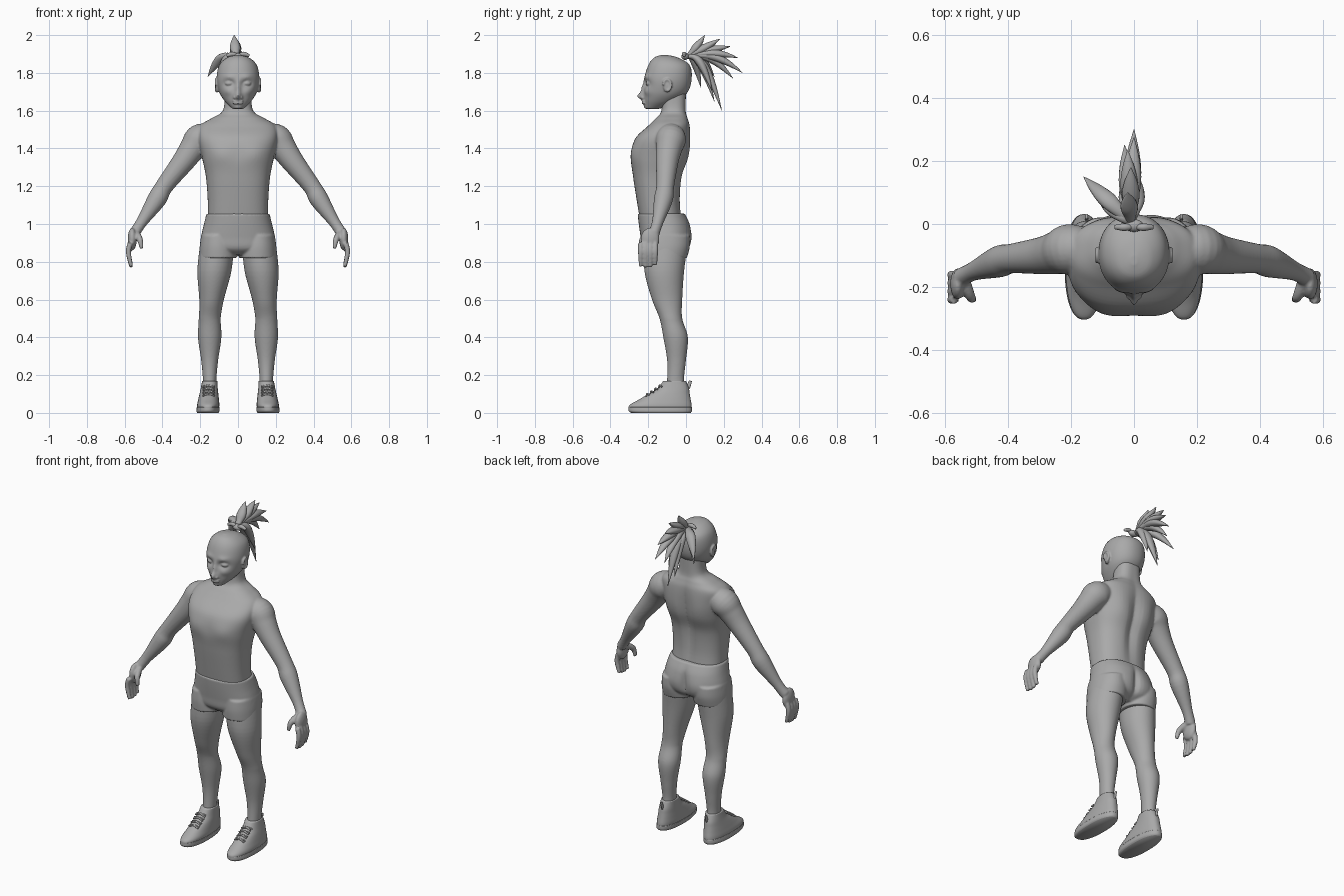
import bpy, bmesh, math
from mathutils import Vector, Matrix

if "Cube" in bpy.data.objects:
    bpy.data.objects.remove(bpy.data.objects["Cube"])

SIDES = {"left": 1, "right": -1}
FRONT, BACK = -1, 1
GREY = (0.4, 0.4, 0.4, 1)
clay = bpy.data.materials.new("clay grey")
clay.use_nodes = True
clay.diffuse_color = GREY
clay.node_tree.nodes["Principled BSDF"].inputs["Base Color"].default_value = GREY


def smooth_rows(rows, steps):
    """Catmull-Rom interpolation through rows of numbers."""
    result = []
    last = len(rows) - 1
    for i in range(last):
        before, start, end, after = rows[max(i - 1, 0)], rows[i], rows[i + 1], rows[min(i + 2, last)]
        for step in range(steps):
            t = step / steps
            row = []
            for p, q, r, s in zip(before, start, end, after):
                leave, arrive = (r - p) / 2, (s - q) / 2
                bend = 3 * (r - q) - 2 * leave - arrive
                twist = 2 * (q - r) + leave + arrive
                row.append(q + t * (leave + t * (bend + t * twist)))
            result.append(row)
    return result + [list(rows[last])]


def skin(bm, rings):
    """Bridge rings of points and cap both ends."""
    loops = [[bm.verts.new(point) for point in ring] for ring in rings]
    faces = [bm.faces.new(loops[0]), bm.faces.new(loops[-1])]
    for low, high in zip(loops, loops[1:]):
        for i in range(len(low)):
            faces.append(bm.faces.new((low[i - 1], low[i], high[i], high[i - 1])))
    bmesh.ops.recalc_face_normals(bm, faces=faces)


def stack(bm, rows, axis=lambda z: 0, power=2.3, bumps=(), count=64, steps=6):
    """Rounded slices (height, half width, front, back) with soft mirrored bumps
    (side offset, direction, height, bump width, bump height, depth)."""
    rings = []
    for z, width, front, back in smooth_rows(rows, steps):
        ring = []
        for i in range(count):
            angle = math.tau * i / count
            across, along = (math.copysign(abs(v) ** (2 / power), v)
                             for v in (math.cos(angle), math.sin(angle)))
            x = width * across
            y = (front + back) / 2 + (back - front) / 2 * along
            for offset, way, height, wide, tall, depth in bumps:
                spread = ((abs(x) - offset) / wide) ** 2 + ((z - height) / tall) ** 2
                y += way * depth * max(0, way * along) * math.exp(-spread)
            ring.append((axis(z) + x, y, z))
        rings.append(ring)
    skin(bm, rings)


def tube(bm, rows, side=1, ref="Y", flat=1, count=16, steps=5):
    """Limb along a path of (x, y, z, radius), mirrored by side."""
    reference = Vector([letter == ref for letter in "XYZ"])
    path = smooth_rows(rows, steps)
    rings = []
    for i, (x, y, z, radius) in enumerate(path):
        ahead = Vector(path[min(i + 1, len(path) - 1)][:3])
        heading = ahead - Vector(path[max(i - 1, 0)][:3])
        u = heading.cross(reference).normalized()
        v = heading.cross(u).normalized()
        ring = []
        for k in range(count):
            angle = math.tau * k / count
            point = Vector((x, y, z)) + radius * (u * flat * math.cos(angle) + v * math.sin(angle))
            ring.append((side * point.x, point.y, point.z))
        rings.append(ring)
    skin(bm, rings)


def ball(bm, centre, size):
    matrix = Matrix.Translation(centre) @ Matrix.Diagonal((*size, 1))
    bmesh.ops.create_uvsphere(bm, u_segments=24, v_segments=16, radius=1, matrix=matrix)


def finish(bm, name, voxel=None, softness=3):
    """Turn the mesh into an object, fusing overlapping volumes on request."""
    for face in bm.faces:
        face.smooth = True
    mesh = bpy.data.meshes.new(name)
    bm.to_mesh(mesh)
    bm.free()
    mesh.materials.append(clay)
    part = bpy.data.objects.new(name, mesh)
    bpy.context.collection.objects.link(part)
    if voxel:
        fuse = part.modifiers.new("fuse", "REMESH")
        fuse.mode = "VOXEL"
        fuse.voxel_size = voxel
        fuse.use_smooth_shade = True
        soften = part.modifiers.new("soften", "SMOOTH")
        soften.iterations = softness


# Torso and neck, with spine groove, shoulder blades and chest
body = bmesh.new()
stack(body, [(1, .16, -.24, -.02), (1.12, .16, -.26, -.03), (1.25, .17, -.28, -.02),
             (1.35, .19, -.29, .01), (1.45, .21, -.27, .02), (1.52, .2, -.2, .02),
             (1.56, .14, -.16, .01), (1.6, .08, -.13, 0), (1.7, .07, -.13, 0)], power=2.5,
      bumps=[(0, BACK, 1.3, .03, .2, -.02), (.1, BACK, 1.4, .06, .1, .01),
             (.1, FRONT, 1.37, .07, .05, .01)])

for side in SIDES.values():
    # Arm from shoulder to wrist
    tube(body, [(.13, -.08, 1.47, .06), (.2, -.08, 1.45, .08), (.24, -.09, 1.4, .07),
                (.29, -.1, 1.33, .06), (.39, -.11, 1.2, .047), (.43, -.12, 1.13, .05),
                (.51, -.15, 1.01, .03), (.55, -.17, .95, .03)], side, count=28)
    # Palm, fingers and thumb
    ball(body, (side * .56, -.19, .92), (.024, .05, .06))
    for finger in range(4):
        y = -.24 + .026 * finger
        tip = .8 - .03 * math.sin(1 + finger / 2)
        tube(body, [(.57, y, .9, .014), (.58, y, .85, .014), (.565, y, tip, .01)], side)
    tube(body, [(.54, -.18, .95, .02), (.52, -.23, .92, .016), (.51, -.24, .87, .01)], side)
    # Leg, leaning in towards the hip above the knee
    stack(body, [(.9, .09, -.22, .01), (.75, .09, -.22, -.01), (.6, .065, -.18, -.02),
                 (.5, .058, -.14, -.02), (.4, .062, -.12, .01), (.28, .045, -.1, 0),
                 (.18, .036, -.1, -.01), (.1, .036, -.11, 0)],
          lambda z: side * (.15 - .1 * max(0, z - .5)), power=2)
finish(body, "body", .006)

# Head with nose, bridge, eye sockets, brows, cheeks and chin
head = bmesh.new()
stack(head, [(1.61, .03, -.21, -.14), (1.65, .07, -.22, -.05), (1.7, .1, -.22, .01),
             (1.77, .113, -.22, .03), (1.84, .1, -.2, .02), (1.88, .06, -.17, -.04),
             (1.895, .01, -.13, -.1)], power=2.15, count=96, steps=9,
      bumps=[(0, FRONT, 1.675, .02, .02, .03), (0, FRONT, 1.71, .014, .04, .017),
             (.046, FRONT, 1.743, .03, .017, -.018), (.05, FRONT, 1.78, .03, .014, .007),
             (.06, FRONT, 1.7, .03, .02, .01), (0, FRONT, 1.62, .03, .015, .01)])
for side in SIDES.values():
    # Eyelid, nostril and ear with a raised rim
    ball(head, (side * .045, -.193, 1.744), (.024, .02, .014))
    ball(head, (side * .016, -.226, 1.67), (.01, .014, .01))
    ball(head, (side * .11, -.1, 1.73), (.01, .02, .035))
    rim = []
    for i in range(7):
        angle = math.pi * (1 - i / 4)
        rim.append((.117, -.1 + .02 * math.cos(angle), 1.735 + .03 * math.sin(angle), .007))
    tube(head, rim, side, ref="X")
# Lips
for z in (1.639, 1.651):
    ball(head, (0, -.221, z), (.029, .014, .006))
finish(head, "head", .0045)

# Shorts: seat and two short legs
shorts = bmesh.new()
stack(shorts, [(1.055, .167, -.256, -.005), (1, .18, -.25, .02), (.93, .195, -.24, .025),
               (.87, .19, -.23, .01), (.835, .12, -.19, -.04)],
      bumps=[(0, BACK, .93, .02, .08, -.02), (.09, BACK, .92, .07, .06, .01)])
for side in SIDES.values():
    stack(shorts, [(.94, .09, -.23, .02), (.88, .098, -.234, .02), (.82, .1, -.23, .005)],
          lambda z: side * .105, power=2.1)
finish(shorts, "shorts", .006)

# Shoes: upper, sole, heel tab and laces
for label, side in SIDES.items():
    def centre(z):
        return side * (.16 - .06 * z)

    shoe = bmesh.new()
    stack(shoe, [(.01, .055, -.3, .03), (.04, .059, -.3, .03), (.07, .055, -.25, .025),
                 (.1, .05, -.2, .02), (.13, .045, -.15, .015), (.17, .04, -.12, 0)], centre)
    finish(shoe, label + "_shoe")
    sole = bmesh.new()
    stack(sole, [(0, .056, -.29, .025), (.01, .061, -.303, .031), (.03, .06, -.303, .031)], centre)
    finish(sole, label + "_sole")

    trim = bmesh.new()
    tube(trim, [(.15, .01, .13, .01), (.15, .017, .15, .01), (.15, .024, .17, .008)], side, flat=.5)
    for i in range(4):
        y, z = -.21 + .022 * i, .1 + .015 * i
        for slant in (-1, 1):
            tube(trim, [(.155 - slant * .032, y, z - .01, .004), (.155, y + .005, z, .005),
                        (.155 + slant * .032, y + .015, z - .006, .004)], side)
    finish(trim, label + "_laces")

# Ponytail: tapering locks fan out from the tie and droop to their tips
hair = bmesh.new()
root = Vector((-.01, .005, 1.885))
for tip in ((-.02, .1, 2), (-.01, .18, 1.98), (-.02, .235, 1.94), (0, .275, 1.88),
            (0, .3, 1.8), (-.03, .25, 1.77), (-.01, .19, 1.6), (-.03, .15, 1.65),
            (-.16, .15, 1.78), (-.11, .08, 1.72), (.02, .14, 1.7)):
    drop = root.z - tip[2]
    path = []
    for reach, radius in ((0, .012), (.25, .02), (.5, .028), (.75, .02), (1, .001)):
        point = root.lerp(Vector(tip), reach)
        point.z += (.02 + drop / 4) * math.sin(math.pi * reach)
        path.append((*point, radius))
    tube(hair, path, ref="X", flat=.75)
finish(hair, "ponytail")

# Hair tie with a small knotted bow
tie = bmesh.new()
ball(tie, (0, -.005, 1.887), (.03, .02, .018))
for side in SIDES.values():
    tube(tie, [(0, -.01, 1.89, .006), (.03, -.01, 1.9, .012), (.06, -.01, 1.89, .007)], side)
finish(tie, "hair_tie")
